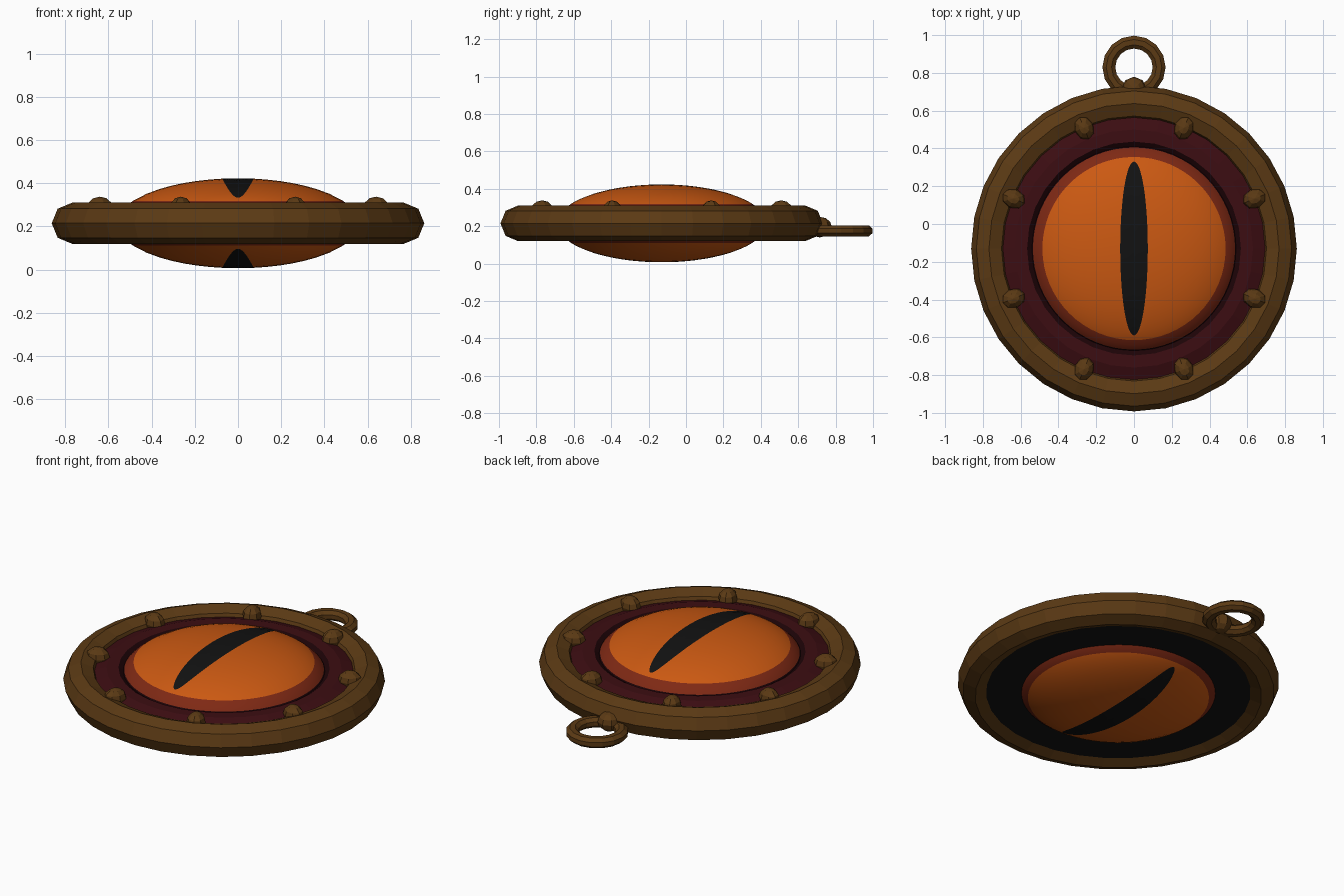
import bpy, bmesh, math
from mathutils import Matrix

if "Cube" in bpy.data.objects:
    bpy.data.objects.remove(bpy.data.objects["Cube"])

CY, CZ = -0.13, 0.215          # centre of the amulet disc


def mat(name, c):
    m = bpy.data.materials.new(name)
    m.diffuse_color = (*c, 1)
    m.use_nodes = True
    m.node_tree.nodes["Principled BSDF"].inputs["Base Color"].default_value = m.diffuse_color
    return m


BROWN = mat("bronze brown", (0.105, 0.042, 0.007))
MAROON = mat("dark maroon", (0.045, 0.004, 0.006))
SHADOW = mat("deep maroon", (0.012, 0.001, 0.002))
BLACK = mat("black", (0.006, 0.006, 0.006))
ORANGE = mat("orange iris", (0.60, 0.100, 0.006))
RED = mat("red iris rim", (0.21, 0.022, 0.007))


def finish(bm, name, mats, smooth=None):
    bmesh.ops.recalc_face_normals(bm, faces=bm.faces)
    me = bpy.data.meshes.new(name)
    bm.to_mesh(me)
    bm.free()
    ob = bpy.data.objects.new(name, me)
    bpy.context.collection.objects.link(ob)
    for m in mats:
        me.materials.append(m)
    if smooth:
        bpy.ops.object.select_all(action='DESELECT')
        ob.select_set(True)
        bpy.context.view_layer.objects.active = ob
        bpy.ops.object.shade_smooth_by_angle(angle=math.radians(smooth))
    return ob


def revolve(name, profile, n, center, mats, rule=None, smooth=None):
    """Sweep a closed (radius, z) profile around the z axis."""
    bm = bmesh.new()
    rings = [[bm.verts.new((center[0] + r * math.cos(2 * math.pi * i / n),
                            center[1] + r * math.sin(2 * math.pi * i / n), z))
              for i in range(n)] for r, z in profile]
    for j in range(len(rings)):
        a, b = rings[j], rings[(j + 1) % len(rings)]
        for i in range(n):
            k = (i + 1) % n
            f = bm.faces.new((a[i], a[k], b[k], b[i]))
            f.material_index = rule[j] if rule else 0
    return finish(bm, name, mats, smooth)


def circle_profile(major, rx, rz, n, z, turn=0):
    return [(major + rx * math.cos(2 * math.pi * (i + turn) / n),
             z + rz * math.sin(2 * math.pi * (i + turn) / n)) for i in range(n)]


# Outer frame and hanging loop
revolve("outer_frame", circle_profile(0.768, 0.094, 0.095, 8, CZ), 32, (0, CY), [BROWN])
revolve("hanging_loop", circle_profile(0.133, 0.037, 0.032, 8, 0.175, 0.5), 16, (0, 0.83), [BROWN])

# Inner setting: maroon above, black behind
revolve("inner_setting",
        [(0.53, 0.262), (0.566, 0.285), (0.63, 0.285), (0.72, 0.255), (0.72, 0.145), (0.515, 0.138)],
        32, (0, CY), [MAROON, SHADOW, BLACK], rule=[1, 0, 0, 2, 2, 2])


# Lens-shaped eye: loops blend from the slit pupil to the round iris
def eye():
    R, H, n = 0.56, 0.208, 64
    pw, pl, ir = 0.073, 0.46, 0.485
    loops = [(pw * t, pl * t, 0) for t in (0.2, 0.4, 0.6, 0.8, 1.0)]
    loops += [(pw + (ir - pw) * t, pl + (ir - pl) * t, 1) for t in (0.14, 0.28, 0.42, 0.56, 0.7, 0.85, 1.0)]
    loops += [(r, r, 2) for r in (0.51, 0.535)] + [(0.55, 0.55, 3), (R, R, 3)]
    bm = bmesh.new()
    for s in (1, -1):
        tip = bm.verts.new((0, CY, CZ + s * H))
        prev = None
        for a, b, mi in loops:
            ring = []
            for i in range(n):
                t = 2 * math.pi * i / n
                x, y = a * math.cos(t), b * math.sin(t)
                z = H * math.sqrt(max(0, 1 - (x * x + y * y) / R ** 2))
                ring.append(bm.verts.new((x, CY + y, CZ + s * z)))
            for i in range(n):
                k = (i + 1) % n
                vs = (prev[i], prev[k], ring[k], ring[i]) if prev else (tip, ring[k], ring[i])
                bm.faces.new(vs).material_index = mi
            prev = ring
    bmesh.ops.remove_doubles(bm, verts=bm.verts, dist=1e-5)
    finish(bm, "eye", [BLACK, ORANGE, RED, SHADOW], smooth=60)


eye()


# Small faceted studs
def stud(name, x, y, z, ang, size):
    bm = bmesh.new()
    m = (Matrix.Translation((x, y, z)) @ Matrix.Rotation(ang, 4, 'Z')
         @ Matrix.Diagonal((*size, 1)))
    bmesh.ops.create_uvsphere(bm, u_segments=8, v_segments=6, radius=1, matrix=m)
    finish(bm, name, [BROWN])


for i in range(8):
    a = math.radians(22.5 + 45 * i)
    stud(f"stud_{i + 1}", 0.692 * math.cos(a), CY + 0.692 * math.sin(a), 0.283, a, (0.066, 0.052, 0.055))
stud("loop_stud", 0, 0.715, 0.195, math.pi / 2, (0.065, 0.065, 0.055))
